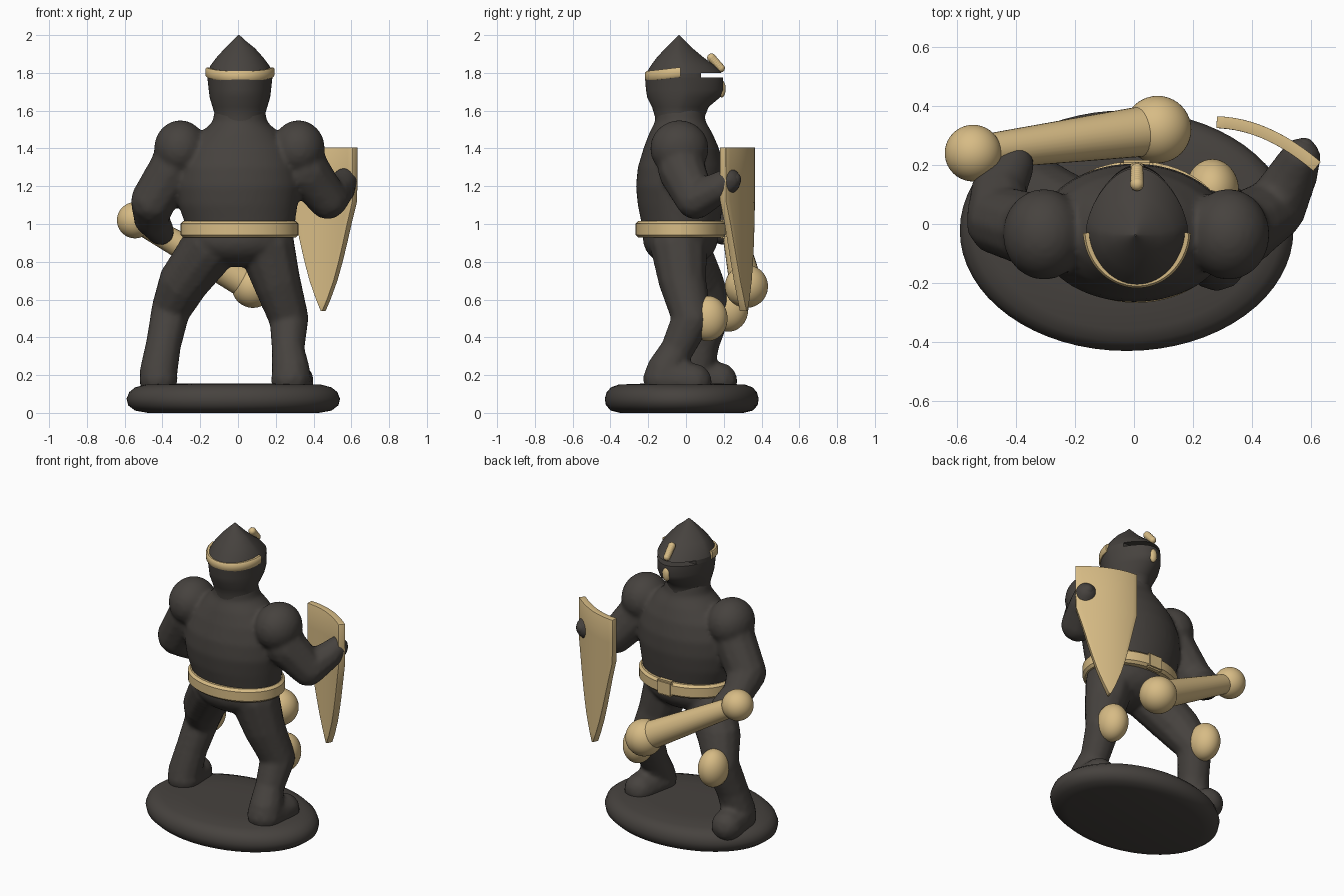
import bpy, bmesh, math
from mathutils import Vector, Matrix

if "Cube" in bpy.data.objects:
    bpy.data.objects.remove(bpy.data.objects["Cube"])


def material(name, rgb):
    m = bpy.data.materials.new(name)
    m.diffuse_color = (*rgb, 1)
    m.use_nodes = True
    m.node_tree.nodes["Principled BSDF"].inputs["Base Color"].default_value = m.diffuse_color
    return m


DARK = material("dark_grey", (0.062, 0.055, 0.049))
TAN = material("tan", (0.68, 0.50, 0.235))


def finish(name, bm, mat, angle=40):
    bmesh.ops.recalc_face_normals(bm, faces=bm.faces)
    for f in bm.faces:
        f.smooth = True
    me = bpy.data.meshes.new(name)
    bm.to_mesh(me)
    bm.free()
    me.materials.append(mat)
    ob = bpy.data.objects.new(name, me)
    bpy.context.collection.objects.link(ob)
    bpy.ops.object.select_all(action='DESELECT')
    ob.select_set(True)
    bpy.context.view_layer.objects.active = ob
    bpy.ops.object.shade_smooth_by_angle(angle=math.radians(angle))
    return ob


def ball(bm, c, r, sub=3):
    r = r if isinstance(r, tuple) else (r, r, r)
    bmesh.ops.create_icosphere(bm, subdivisions=sub, radius=1,
                               matrix=Matrix.Translation(c) @ Matrix.Diagonal((*r, 1)))


def limb(bm, path, steps=7):
    """Chain of overlapping balls along (x, y, z, radius) points."""
    for a, b in zip(path, path[1:]):
        for i in range(steps + 1):
            p = Vector(a).lerp(Vector(b), i / steps)
            ball(bm, p.xyz, p.w, 2)


def loft(bm, rings, n=48, point=0.0):
    """Stack of rings (z, x centre, x radius, back y, front y[, y limit])."""
    prev = None
    for z, cx, rx, y0, y1, *lim in rings:
        row = []
        for i in range(n):
            a = math.tau * i / n
            s, c = math.sin(a), math.cos(a)
            y = (y0 + y1) / 2 + (y1 - y0) / 2 * s
            if lim:
                y = min(y, lim[0])
            row.append(bm.verts.new((cx + rx * c * (1 - point * max(s, 0)), y, z)))
        if prev:
            for i in range(n):
                j = (i + 1) % n
                bm.faces.new((prev[i], prev[j], row[j], row[i]))
        else:
            bm.faces.new(row[::-1])
        prev = row
    bm.faces.new(prev)


def band(name, cx, cy, rx, ry, z, h, t, a0, a1, tilt=0.0, n=56):
    """Strap swept round an ellipse, rising towards +y by tilt."""
    bm = bmesh.new()
    prof = [(-t, -h / 2), (0, -h / 2), (t * .5, -h / 3), (t * .5, h / 3), (0, h / 2), (-t, h / 2)]
    rows = []
    for i in range(n + 1):
        a = math.radians(a0 + (a1 - a0) * i / n)
        rows.append([bm.verts.new((cx + (rx + d) * math.cos(a), cy + (ry + d) * math.sin(a),
                                   z + dz + tilt * math.sin(a))) for d, dz in prof])
    for p, q in zip(rows, rows[1:]):
        for k in range(6):
            bm.faces.new((p[k], p[k - 1], q[k - 1], q[k]))
    bm.faces.new(rows[0])
    bm.faces.new(rows[-1])
    bmesh.ops.remove_doubles(bm, verts=bm.verts, dist=1e-5)
    return finish(name, bm, TAN)


# base: rounded oval disc
bm = bmesh.new()
loft(bm, [(z, -.025, .565 * s, -.02 - .41 * s, -.02 + .405 * s) for z, s in
          ((0, .8), (.012, .92), (.04, .985), (.075, 1), (.11, .975), (.135, .92), (.15, .82), (.155, .5))], 64)
finish("base", bm, DARK, 60)

# body: torso, pelvis, arms and legs fused by a remesh
bm = bmesh.new()
loft(bm, [(.90, .005, .28, -.22, .16), (1.0, .01, .29, -.235, .18), (1.1, .0, .315, -.255, .195),
          (1.2, 0, .33, -.265, .205), (1.3, 0, .32, -.255, .2), (1.4, .005, .28, -.225, .175),
          (1.48, .01, .21, -.195, .14), (1.54, .01, .145, -.165, .105), (1.62, .01, .13, -.16, .09)])
ball(bm, (.005, -.03, .92), (.285, .2, .15))
for x in (-.305, .32):
    ball(bm, (x, -.035, 1.40), (.14, .155, .15))
limb(bm, [(-.32, -.03, 1.36, .125), (-.35, -.02, 1.28, .13), (-.45, .01, 1.12, .122),
          (-.46, .11, 1.03, .095), (-.41, .2, .96, .075)])
limb(bm, [(.33, -.03, 1.36, .125), (.36, -.02, 1.28, .13), (.475, .05, 1.13, .108),
          (.54, .17, 1.19, .085), (.565, .225, 1.23, .07)])
limb(bm, [(-.14, -.03, .89, .155), (-.29, .07, .69, .135), (-.355, .14, .55, .108),
          (-.395, .08, .36, .098), (-.42, .05, .22, .105)])
limb(bm, [(.15, -.04, .89, .155), (.205, -.02, .70, .13), (.27, .03, .5, .108),
          (.265, -.05, .33, .09), (.28, -.11, .22, .105)])
limb(bm, [(-.42, .04, .18, .105), (-.425, .175, .17, .1)])
limb(bm, [(.28, -.12, .18, .11), (.305, .04, .165, .1)])
body = finish("body", bm, DARK, 80)
rm = body.modifiers.new("fuse", 'REMESH')
rm.mode, rm.voxel_size, rm.use_smooth_shade = 'VOXEL', .014, True
sm = body.modifiers.new("soften", 'SMOOTH')
sm.factor, sm.iterations = .5, 5

# helmet with a see-through eye slit
bm = bmesh.new()
loft(bm, [(1.52, .01, .14, -.165, .105), (1.57, .01, .13, -.165, .10), (1.62, .01, .145, -.18, .12),
          (1.67, .01, .16, -.205, .18), (1.71, .01, .165, -.212, .2), (1.775, .01, .172, -.217, .195),
          (1.775, .01, .172, -.217, .195, .08), (1.80, .01, .172, -.21, .19, .08),
          (1.80, .01, .172, -.21, .19), (1.84, .01, .155, -.185, .15), (1.88, .01, .125, -.155, .095),
          (1.93, .01, .08, -.11, .035), (1.97, .005, .035, -.07, -.005), (2.0, .005, .003, -.04, -.035)],
     64, .2)
finish("helmet", bm, DARK)

# helmet trim
band("helmet_band", .01, -.02, .176, .19, 1.805, .052, .014, 183, 357, .022)
bm = bmesh.new()
limb(bm, [(.01, .185, 1.825, .022), (.01, .135, 1.88, .024)])
finish("visor_crest", bm, TAN)
bm = bmesh.new()
ball(bm, (.01, .19, 1.715), (.026, .02, .045))
finish("visor_chin", bm, TAN)

# belt and buckle
band("belt", .008, -.027, .297, .225, .972, .088, .03, 0, 360)
bm = bmesh.new()
bmesh.ops.create_cube(bm, size=1, matrix=Matrix.Translation((.01, .195, .972)) @ Matrix.Diagonal((.11, .045, .1, 1)))
bmesh.ops.bevel(bm, geom=bm.edges[:], offset=.01, segments=2, affect='EDGES')
finish("buckle", bm, TAN)

# knee pads
for name, c in (("left_knee_pad", (-.36, .225, .55)), ("right_knee_pad", (.265, .115, .5))):
    bm = bmesh.new()
    ball(bm, c, (.09, .105, .12), 4)
    finish(name, bm, TAN)

# club: tapered shaft between two round ends
bm = bmesh.new()
a, b = Vector((-.545, .24, 1.02)), Vector((.08, .32, .67))
rot = (b - a).to_track_quat('Z', 'Y').to_matrix().to_4x4()
bmesh.ops.create_cone(bm, segments=32, radius1=.057, radius2=.088, depth=(b - a).length,
                      cap_ends=True, matrix=Matrix.Translation((a + b) / 2) @ rot)
ball(bm, a, .096, 4)
ball(bm, b, .114, 4)
finish("club", bm, TAN)

# shield: curved plate narrowing to a point
bm = bmesh.new()
rows = []
for z, w in ((1.405, 1), (1.25, 1), (1.12, .99), (1.0, .82), (.9, .69), (.8, .55), (.7, .39), (.6, .18), (.54, .03)):
    row = []
    for i in range(13):
        u = (i / 6 - 1) * w
        row.append(bm.verts.new((.45 + .17 * u, .305 - .075 * u - .035 * u * u, z)))
    rows.append(row)
for p, q in zip(rows, rows[1:]):
    for k in range(12):
        bm.faces.new((p[k], p[k + 1], q[k + 1], q[k]))
shield = finish("shield", bm, TAN)
so = shield.modifiers.new("thickness", 'SOLIDIFY')
so.thickness, so.offset = .04, 0
bv = shield.modifiers.new("rounded_edge", 'BEVEL')
bv.width, bv.segments = .008, 2

# grip stud showing through the shield
bm = bmesh.new()
ball(bm, (.575, .25, 1.235), .042)
finish("shield_stud", bm, DARK)
